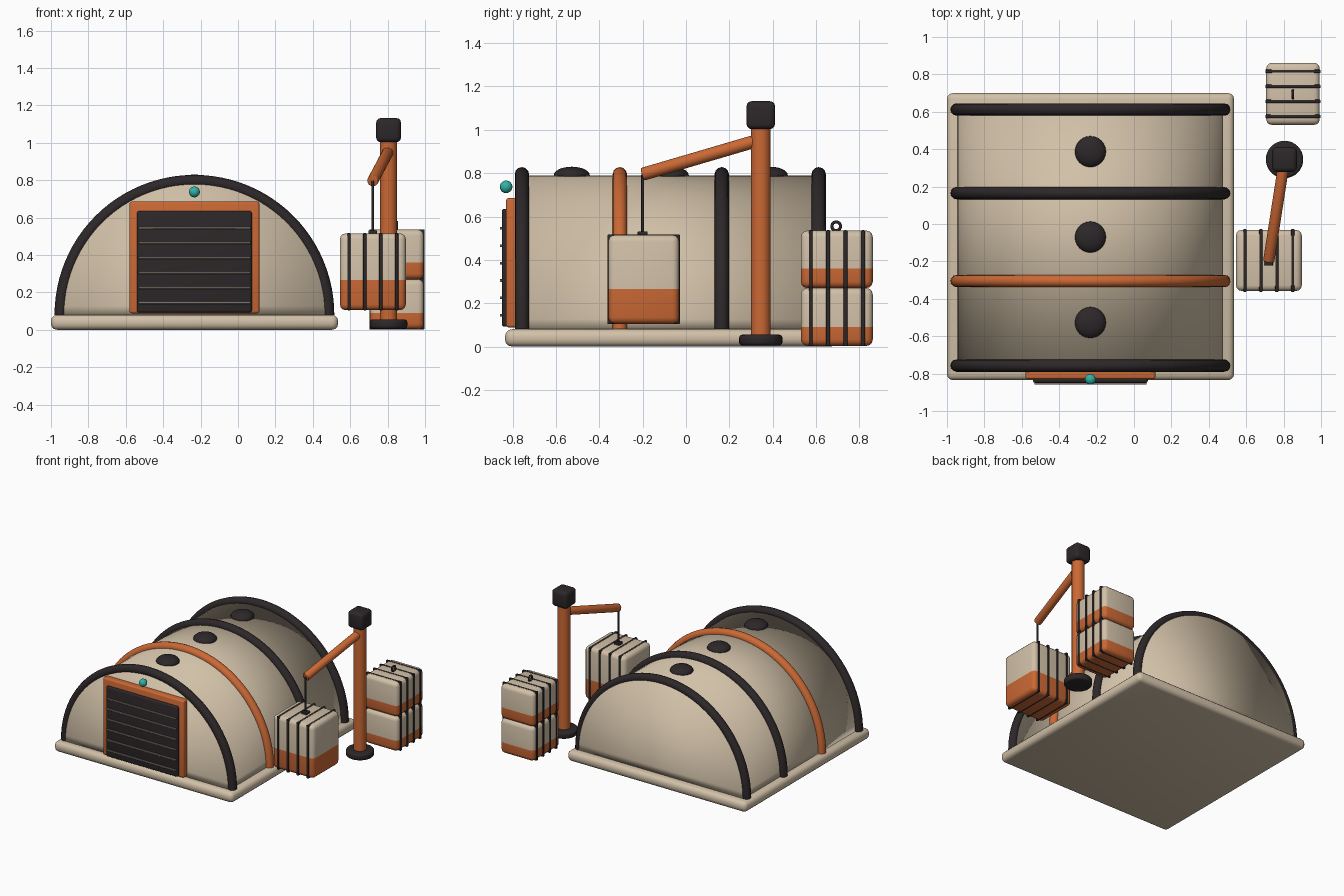
import bpy, bmesh, math
from mathutils import Vector

cube = bpy.data.objects.get("Cube")
if cube:
    bpy.data.objects.remove(cube, do_unlink=True)


def material(name, rgb):
    m = bpy.data.materials.new(name)
    m.use_nodes = True
    m.diffuse_color = (*rgb, 1)
    m.node_tree.nodes["Principled BSDF"].inputs["Base Color"].default_value = (*rgb, 1)
    return m


CREAM = material("cream", (0.64, 0.53, 0.39))
ORANGE = material("orange", (0.60, 0.14, 0.035))
DARK = material("charcoal", (0.026, 0.020, 0.021))
GREY = material("slat_grey", (0.20, 0.18, 0.16))
TEAL = material("teal", (0.03, 0.45, 0.39))

CX, CY = -0.233, -0.07      # centre of the hangar
FLOOR, RADIUS = 0.08, 0.71  # springing height and radius of the vault


def finish(obj, name, mat, angle=35):
    obj.name = name
    obj.data.materials.append(mat)
    bpy.ops.object.select_all(action='DESELECT')
    obj.select_set(True)
    bpy.context.view_layer.objects.active = obj
    bpy.ops.object.shade_smooth_by_angle(angle=math.radians(angle))
    return obj


def from_bmesh(bm, name, mat, angle=35):
    mesh = bpy.data.meshes.new(name)
    bm.to_mesh(mesh)
    bm.free()
    obj = bpy.data.objects.new(name, mesh)
    bpy.context.collection.objects.link(obj)
    return finish(obj, name, mat, angle)


def box(name, lo, hi, mat, bevel=0.0, split=None, low_mat=None):
    """Rounded box between two corners; faces below split get low_mat."""
    lo, hi = Vector(lo), Vector(hi)
    bm = bmesh.new()
    bmesh.ops.create_cube(bm, size=1)
    for v in bm.verts:
        v.co = (lo + hi) / 2 + v.co * (hi - lo)
    if bevel:
        bmesh.ops.bevel(bm, geom=bm.edges[:], offset=bevel, segments=3,
                        profile=0.5, affect='EDGES')
    if split is not None:
        bmesh.ops.bisect_plane(bm, geom=bm.verts[:] + bm.edges[:] + bm.faces[:],
                               plane_co=(0, 0, split), plane_no=(0, 0, 1))
        for f in bm.faces:
            f.material_index = int(f.calc_center_median().z < split)
    obj = from_bmesh(bm, name, mat, 40)
    if low_mat:
        obj.data.materials.append(low_mat)
    return obj


def rod(name, a, b, radius, mat, bevel=0.0, sides=24):
    a, b = Vector(a), Vector(b)
    bm = bmesh.new()
    bmesh.ops.create_cone(bm, cap_ends=True, segments=sides, radius1=radius,
                          radius2=radius, depth=(b - a).length)
    if bevel:
        rims = [e for e in bm.edges if any(len(f.verts) > 4 for f in e.link_faces)]
        bmesh.ops.bevel(bm, geom=rims, offset=bevel, segments=3, profile=0.5,
                        affect='EDGES')
    bmesh.ops.rotate(bm, verts=bm.verts,
                     matrix=(b - a).to_track_quat('Z', 'Y').to_matrix())
    bmesh.ops.translate(bm, verts=bm.verts, vec=(a + b) / 2)
    return from_bmesh(bm, name, mat, 40)


def ball(name, centre, radius, mat, flatten=1.0):
    bm = bmesh.new()
    bmesh.ops.create_uvsphere(bm, u_segments=24, v_segments=14, radius=radius)
    for v in bm.verts:
        v.co.z *= flatten
        v.co += Vector(centre)
    return from_bmesh(bm, name, mat, 80)


def arch(radius, y, steps=48):
    return [(CX + radius * math.cos(math.pi * i / steps), y,
             FLOOR + radius * math.sin(math.pi * i / steps)) for i in range(steps + 1)]


# Floor slab
box("floor_slab", (-1, -0.835, 0), (0.535, 0.70, FLOOR), CREAM, 0.032)

# Half-round vault with soft-shaded ends
bm = bmesh.new()
front = [bm.verts.new(p) for p in arch(RADIUS, CY - 0.715)]
back = [bm.verts.new(p) for p in arch(RADIUS, CY + 0.712)]
bm.faces.new(front)
bm.faces.new(back[::-1])
for i in range(len(front)):
    j = (i + 1) % len(front)
    bm.faces.new((front[j], front[i], back[i], back[j]))
bmesh.ops.recalc_face_normals(bm, faces=bm.faces)
from_bmesh(bm, "vault_shell", CREAM, 180)


# Ribs over the vault
def rib(name, y, mat, tube=0.033, around=12):
    bm = bmesh.new()
    rings = []
    steps = 48
    for i in range(steps + 1):
        t = math.pi * i / steps
        ring = []
        for k in range(around):
            a = math.tau * k / around
            r = RADIUS + 0.005 + tube * math.cos(a)
            ring.append(bm.verts.new((CX + r * math.cos(t), y + tube * math.sin(a),
                                      FLOOR + r * math.sin(t))))
        rings.append(ring)
    for p, q in zip(rings, rings[1:]):
        for k in range(around):
            n = (k + 1) % around
            bm.faces.new((p[k], p[n], q[n], q[k]))
    bm.faces.new(rings[0])
    bm.faces.new(rings[-1])
    bmesh.ops.recalc_face_normals(bm, faces=bm.faces)
    from_bmesh(bm, name, mat, 50)


for label, y, mat in (("front", -0.757, DARK), ("accent", -0.305, ORANGE),
                      ("middle", 0.165, DARK), ("back", 0.612, DARK)):
    rib(label + "_rib", y, mat)

# Roof vents
for i in range(3):
    ball(f"roof_vent_{i + 1}", (CX, CY + (i - 1) * 0.457, FLOOR + RADIUS), 0.083, DARK, 0.48)

# Roller door with frame, slats and lamp
box("door_frame", (CX - 0.347, -0.83, 0.088), (CX + 0.347, -0.765, 0.685), ORANGE, 0.012)
box("door_panel", (CX - 0.307, -0.85, 0.092), (CX + 0.307, -0.80, 0.635), DARK, 0.012)
for i in range(6):
    z = 0.145 + i * 0.08
    box(f"door_slat_{i + 1}", (CX - 0.3, -0.859, z - 0.006), (CX + 0.3, -0.845, z + 0.006),
        GREY, 0.003)
ball("door_lamp", (CX, -0.83, 0.737), 0.029, TEAL)

# Crane
PX, PY = 0.805, 0.345
TIP = Vector((0.72, -0.20, 0.795))
rod("crane_foot", (PX, PY, 0.005), (PX, PY, 0.055), 0.1, DARK, 0.015, 32)
rod("crane_post", (PX, PY, 0.03), (PX, PY, 1.02), 0.045, ORANGE)
box("crane_cap", (PX - 0.066, PY - 0.066, 1.003), (PX + 0.066, PY + 0.066, 1.132), DARK, 0.024)
rod("crane_arm", (PX, PY, 0.955), TIP, 0.03, ORANGE, 0.005)
rod("crane_cable", TIP, (TIP.x, TIP.y, 0.51), 0.007, DARK, sides=12)
box("cable_block", (TIP.x - 0.023, TIP.y - 0.023, 0.505), (TIP.x + 0.023, TIP.y + 0.023, 0.532),
    DARK, 0.005)


# Strapped crates: axis is the direction along which the straps are spaced
def crate(name, lo, hi, split, axis):
    box(name, lo, hi, CREAM, 0.03, split, ORANGE)
    mid = (lo[axis] + hi[axis]) / 2
    gap = (hi[axis] - lo[axis]) * 0.25
    for i in range(4):
        c = mid + (i - 1.5) * gap * 0.88 * 1.1
        a = [v - 0.005 for v in lo]
        b = [v + 0.005 for v in hi]
        a[2], b[2] = lo[2] - 0.001, hi[2] + 0.002
        a[axis], b[axis] = c - 0.009, c + 0.009
        box(f"{name}_strap_{i + 1}", a, b, DARK, 0.005)


crate("hanging_crate", (0.545, -0.358, 0.105), (0.897, -0.032, 0.515), 0.265, 0)
crate("lower_crate", (0.707, 0.53, 0.003), (0.993, 0.862, 0.27), 0.09, 1)
crate("upper_crate", (0.707, 0.53, 0.27), (0.993, 0.862, 0.535), 0.36, 1)

# Lifting ring on the stack
bpy.ops.mesh.primitive_torus_add(major_radius=0.02, minor_radius=0.007, major_segments=24,
                                 minor_segments=10, location=(0.85, 0.693, 0.555),
                                 rotation=(0, math.pi / 2, 0))
finish(bpy.context.object, "lifting_ring", DARK, 80)
